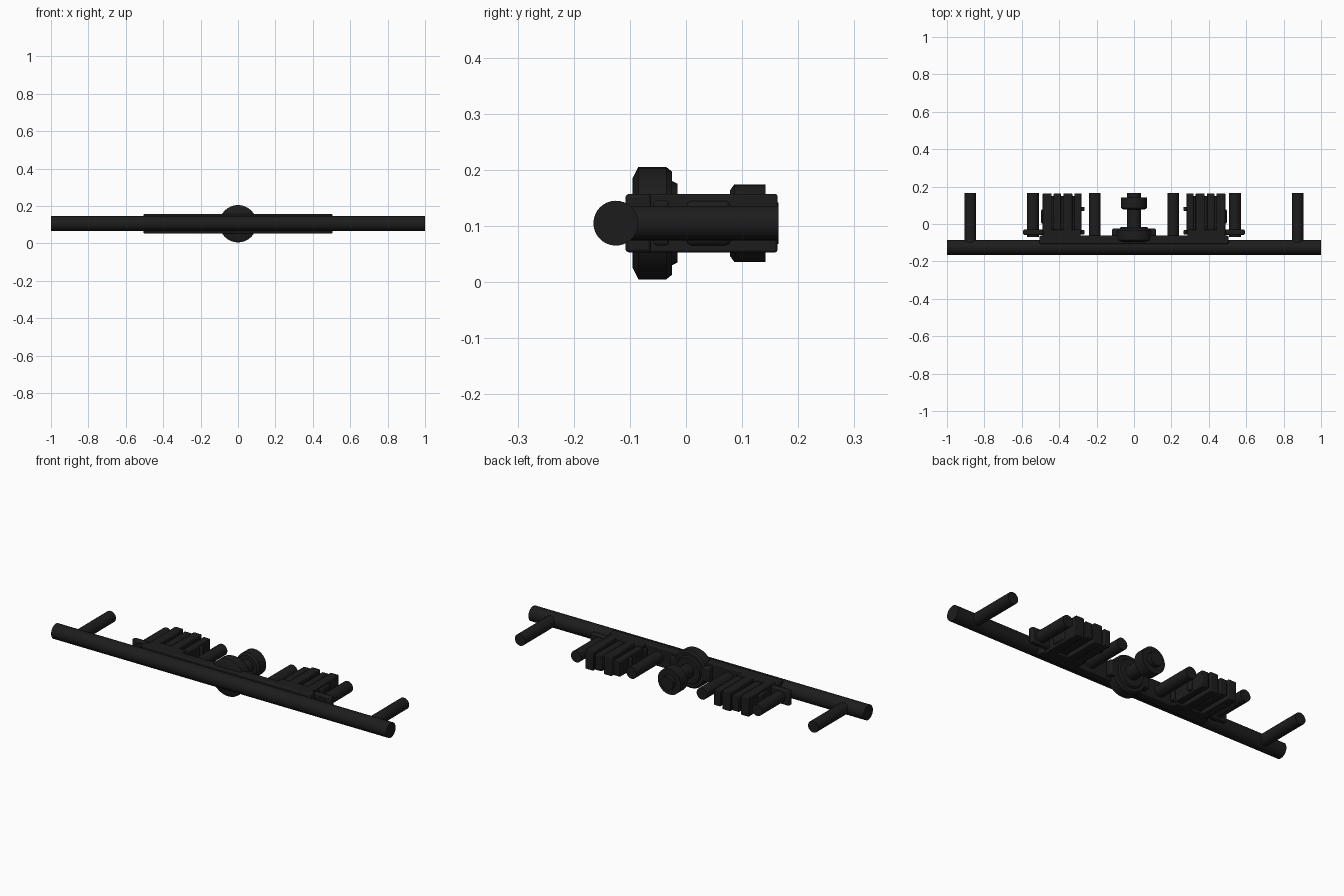
import bpy, math
from mathutils import Matrix

if "Cube" in bpy.data.objects:
    bpy.data.objects.remove(bpy.data.objects["Cube"])

ZC = 0.105
mat = bpy.data.materials.new("black_plastic")
mat.diffuse_color = (0.012, 0.012, 0.012, 1)
mat.use_nodes = True
mat.node_tree.nodes["Principled BSDF"].inputs["Base Color"].default_value = mat.diffuse_color


def finish(ob, name, bevel=0):
    ob.name = name
    ob.data.materials.append(mat)
    if bevel:
        m = ob.modifiers.new("bevel", "BEVEL")
        m.width, m.segments = bevel, 2
    bpy.ops.object.shade_smooth_by_angle(angle=math.radians(35))
    return ob


def box(name, x, y, z, bevel=0.004):
    bpy.ops.mesh.primitive_cube_add(size=1)
    ob = bpy.context.object
    lo, hi = zip(x, y, z)
    ob.data.transform(Matrix.Diagonal([b - a for a, b in zip(lo, hi)] + [1]))
    ob.location = [(a + b) / 2 for a, b in zip(lo, hi)]
    return finish(ob, name, bevel)


def lathe(name, profile, x=0, n=32):
    """Spin (y, radius) points around a y-parallel axis at height ZC."""
    verts, faces = [], []
    for y, r in profile:
        for i in range(n):
            a = 2 * math.pi * i / n
            verts.append((x + r * math.cos(a), y, ZC + r * math.sin(a)))
    for k in range(len(profile) - 1):
        for i in range(n):
            j = (i + 1) % n
            faces.append((k*n + i, (k+1)*n + i, (k+1)*n + j, k*n + j))
    faces.append(tuple(range(n)))
    faces.append(tuple(range(len(verts) - 1, len(verts) - n - 1, -1)))
    me = bpy.data.meshes.new(name)
    me.from_pydata(verts, [], faces)
    ob = bpy.data.objects.new(name, me)
    bpy.context.collection.objects.link(ob)
    bpy.ops.object.select_all(action='DESELECT')
    ob.select_set(True)
    bpy.context.view_layer.objects.active = ob
    return finish(ob, name)


# long front tube
bpy.ops.mesh.primitive_cylinder_add(vertices=32, radius=0.04, depth=2,
                                    location=(0, -0.125, ZC), rotation=(0, math.pi / 2, 0))
finish(bpy.context.object, "front_bar")

# mounting plate behind the tube
box("back_plate", (-0.505, 0.505), (-0.108, -0.062), (0.053, 0.157), 0.006)

# central round mount, its flange and rear knob
lathe("centre_disc", [(-0.095, 0.08), (-0.085, 0.1), (-0.035, 0.1), (-0.025, 0.092),
                      (-0.025, 0.075), (-0.015, 0.07)])
box("centre_flange", (-0.118, 0.118), (-0.065, -0.025), (0.065, 0.145), 0.008)
lathe("centre_shaft", [(-0.03, 0.037), (0.165, 0.037)])
lathe("rear_knob", [(0.078, 0.058), (0.086, 0.069), (0.142, 0.069), (0.142, 0.045)])

for s, side in ((-1, "left"), (1, "right")):
    def sbox(name, a, b, y, z, bevel=0.004):
        return box(f"{side}_{name}", sorted((s * a, s * b)), y, z, bevel)

    # stand-off tubes
    for x, y0 in ((0.875, -0.11), (0.54, -0.07), (0.21, -0.07)):
        lathe(f"{side}_standoff", [(y0, 0.031), (0.165, 0.031)], s * x, 24)
    sbox("standoff_flange", 0.485, 0.593, (-0.058, -0.03), (0.065, 0.145), 0.006)

    # clamp block cluster: base, slim core and finger blocks
    sbox("clamp_base", 0.285, 0.488, (-0.075, -0.03), (0.053, 0.157))
    sbox("clamp_core", 0.29, 0.48, (-0.04, 0.15), (0.075, 0.135))
    for a, b, h in ((0.28, 0.318, 0.042), (0.33, 0.378, 0.052),
                    (0.39, 0.43, 0.042), (0.44, 0.488, 0.052)):
        sbox("clamp_finger", a, b, (-0.05, 0.163), (ZC - h, ZC + h))
    sbox("clamp_outer_pad", 0.47, 0.497, (0, 0.08), (0.065, 0.145), 0.01)
    for y in (-0.045, 0.08):
        sbox("clamp_inner_rib", 0.265, 0.3, (y - 0.01, y + 0.012), (0.07, 0.14))
